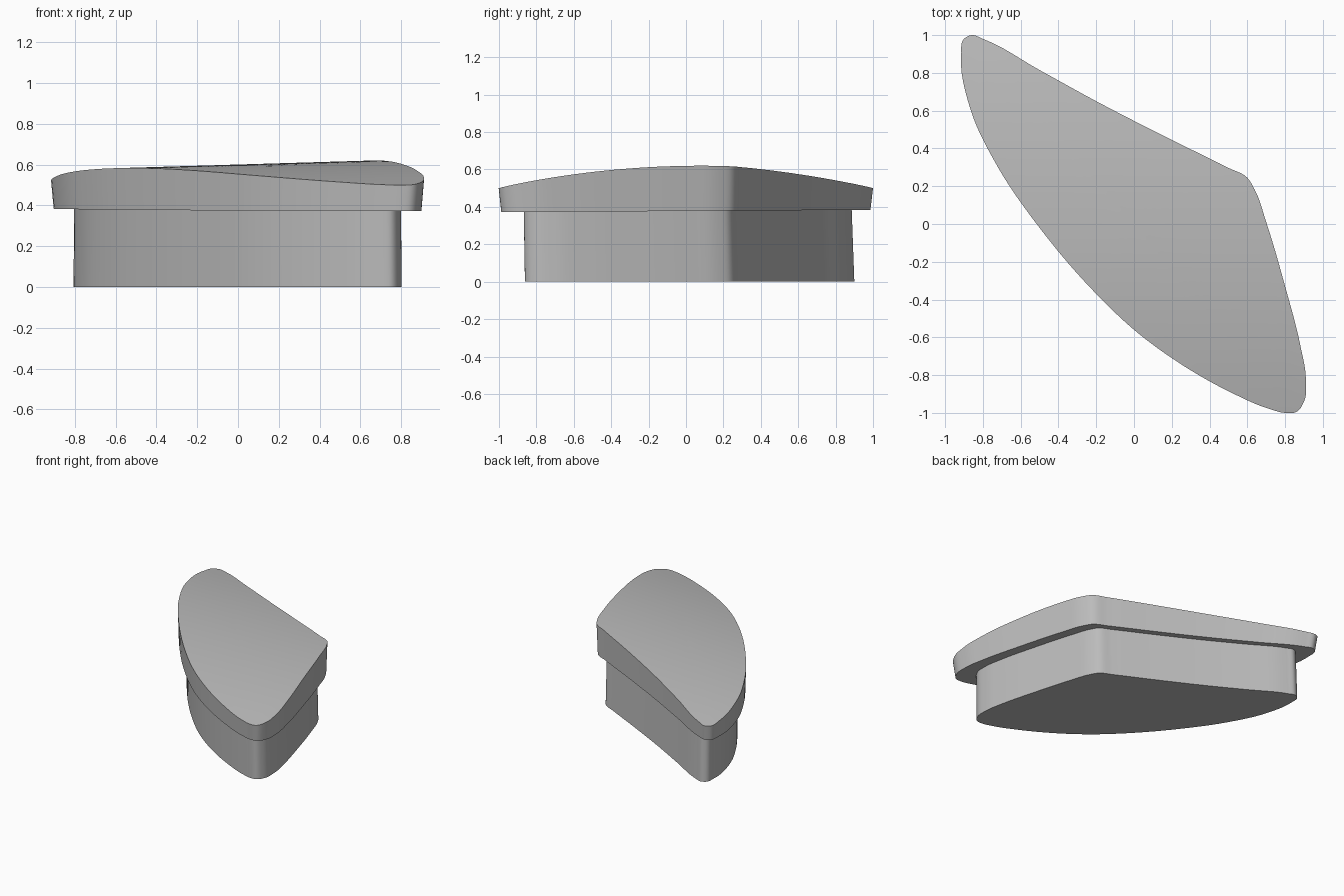
import bpy
import bmesh
import math
from mathutils import Vector
from mathutils.geometry import interpolate_bezier

default_cube = bpy.data.objects.get("Cube")
if default_cube:
    bpy.data.objects.remove(default_cube, do_unlink=True)

# Single plain grey finish
grey = bpy.data.materials.new("plain_grey")
grey.use_nodes = True
grey.diffuse_color = (0.5, 0.5, 0.5, 1)
grey.node_tree.nodes["Principled BSDF"].inputs["Base Color"].default_value = grey.diffuse_color

# Control points of the rim, counter-clockwise from the back tip
RIM = [
    (-.86, 1), (-.9, .98), (-.915, .89), (-.87, .62), (-.72, .3), (-.5, -.02),
    (-.2, -.37), (0, -.56), (.2, -.71), (.5, -.885), (.72, -.98), (.8, -1),
    (.86, -.995), (.9, -.94), (.91, -.82), (.88, -.64), (.8, -.33), (.7, .01),
    (.64, .18), (.6, .245), (.5, .297), (.2, .445), (-.2, .65), (-.5, .815), (-.8, .98),
]


def smooth_loop(points, steps=6):
    """Round a closed loop of points with short bezier spans."""
    pts = [Vector((x, y, 0)) for x, y in points]
    count = len(pts)
    tangents = []
    for i, p in enumerate(pts):
        before, after = p - pts[i - 1], pts[(i + 1) % count] - p
        blend = before / before.length_squared + after / after.length_squared
        tangents.append(blend.normalized())
    loop = []
    for i, p in enumerate(pts):
        j = (i + 1) % count
        reach = (pts[j] - p).length / 3
        span = interpolate_bezier(p, p + tangents[i] * reach,
                                  pts[j] - tangents[j] * reach, pts[j], steps + 1)
        loop += span[:-1]
    return loop


def dome_height(x, y):
    return 0.6 + 0.03 * x - 0.098 * (y - 0.13) ** 2


def ledge_height(x, y):
    return 0.378 + 0.0065 * y


def ring(bm, loop, scale, height, shift=0):
    """Add one scaled copy of the loop, lifted onto a height function."""
    verts = []
    for p in loop:
        x, y = p.x * scale, p.y * scale + shift
        verts.append(bm.verts.new((x, y, height(x, y))))
    return verts


def bridge(bm, lower, upper):
    for i in range(len(lower)):
        j = (i + 1) % len(lower)
        bm.faces.new((lower[i], lower[j], upper[j], upper[i]))


def finish(bm, name):
    bmesh.ops.recalc_face_normals(bm, faces=bm.faces[:])
    mesh = bpy.data.meshes.new(name)
    bm.to_mesh(mesh)
    bm.free()
    mesh.materials.append(grey)
    obj = bpy.data.objects.new(name, mesh)
    bpy.context.collection.objects.link(obj)
    bpy.ops.object.select_all(action="DESELECT")
    obj.select_set(True)
    bpy.context.view_layer.objects.active = obj
    bpy.ops.object.shade_smooth_by_angle(angle=math.radians(30))
    return obj


outline = smooth_loop(RIM)

# Domed cap: tapered side wall, then rings closing towards the middle
bm = bmesh.new()
underside = ring(bm, outline, 0.986, ledge_height)
bm.faces.new(underside)
previous = underside
ring_count = 10
for k in range(ring_count):
    current = ring(bm, outline, 1 - k / ring_count, dome_height)
    bridge(bm, previous, current)
    previous = current
centre = bm.verts.new((0, 0, dome_height(0, 0)))
for i in range(len(previous)):
    bm.faces.new((previous[i], previous[(i + 1) % len(previous)], centre))
finish(bm, "domed_cap")

# Plug below the cap: the same outline, smaller and slightly slanted
bm = bmesh.new()
base = ring(bm, outline, 0.88, lambda x, y: 0, shift=0.02)
neck = ring(bm, outline, 0.876, ledge_height, shift=0.01)
bm.faces.new(base)
bridge(bm, base, neck)
bm.faces.new(neck)
finish(bm, "lower_plug")
